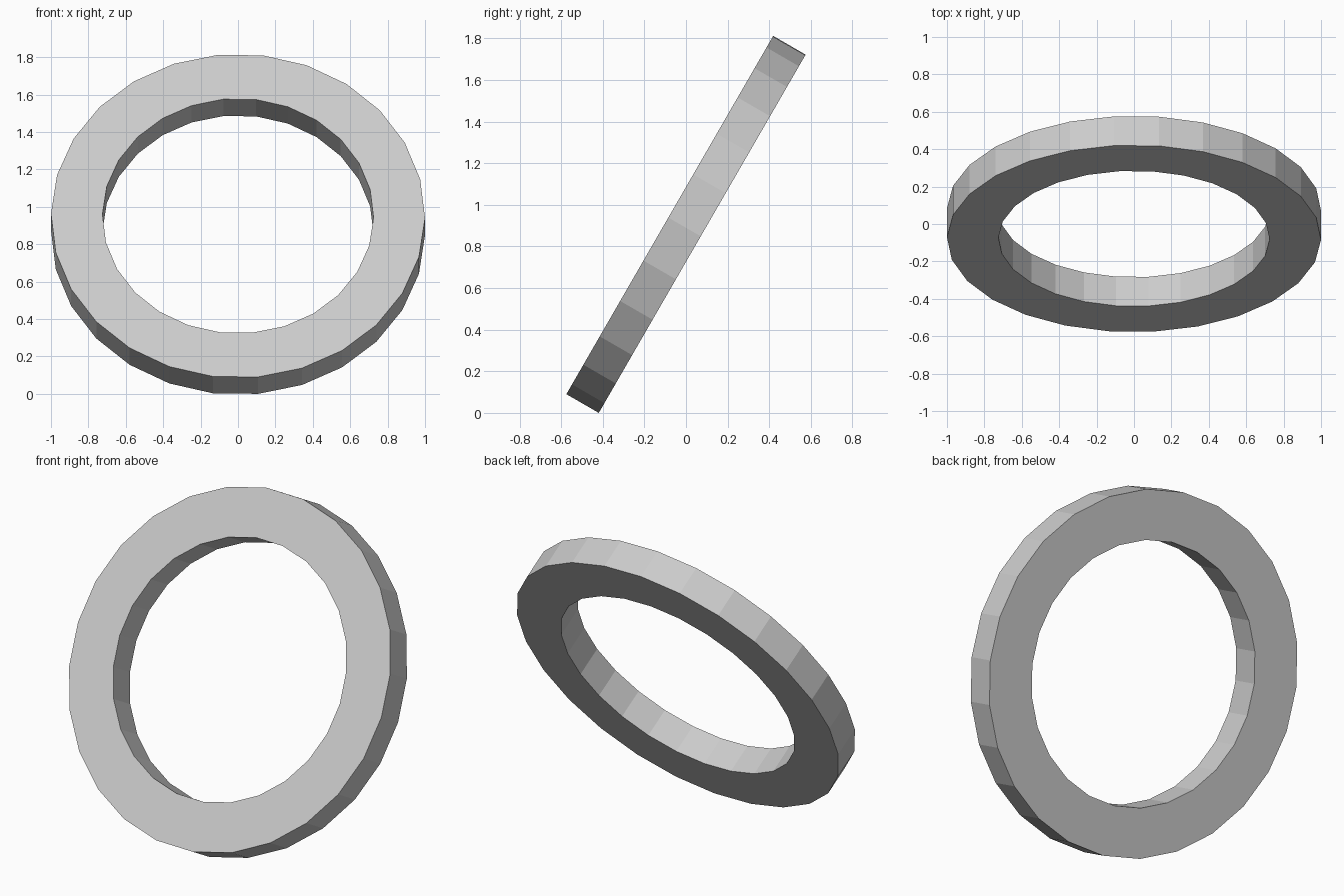
import bpy, bmesh
from math import radians, cos, sin, pi
from mathutils import Matrix

if "Cube" in bpy.data.objects:
    bpy.data.objects.remove(bpy.data.objects["Cube"])

SIDES, OUTER, INNER, THICK = 26, 1.0, 0.725, 0.18
PHASE = radians(-0.8)

# Flat-faced ring: a rectangular section joined round the circle
bm = bmesh.new()
section = [(OUTER, -THICK / 2), (OUTER, THICK / 2), (INNER, THICK / 2), (INNER, -THICK / 2)]
loops = []
for i in range(SIDES):
    a = 2 * pi * i / SIDES + PHASE
    loops.append([bm.verts.new((r * cos(a), r * sin(a), h)) for r, h in section])
for i in range(SIDES):
    p, q = loops[i], loops[(i + 1) % SIDES]
    for k in range(4):
        m = (k + 1) % 4
        bm.faces.new((p[k], q[k], q[m], p[m]))
bmesh.ops.recalc_face_normals(bm, faces=bm.faces)

# Lean it back to 60 degrees and rest it on the ground
bm.transform(Matrix.Rotation(radians(60), 4, 'X'))
low = min(v.co.z for v in bm.verts)
bmesh.ops.translate(bm, verts=bm.verts, vec=(0, 0, -low))

mesh = bpy.data.meshes.new("ring")
bm.to_mesh(mesh)
bm.free()
bpy.context.collection.objects.link(bpy.data.objects.new("ring", mesh))
